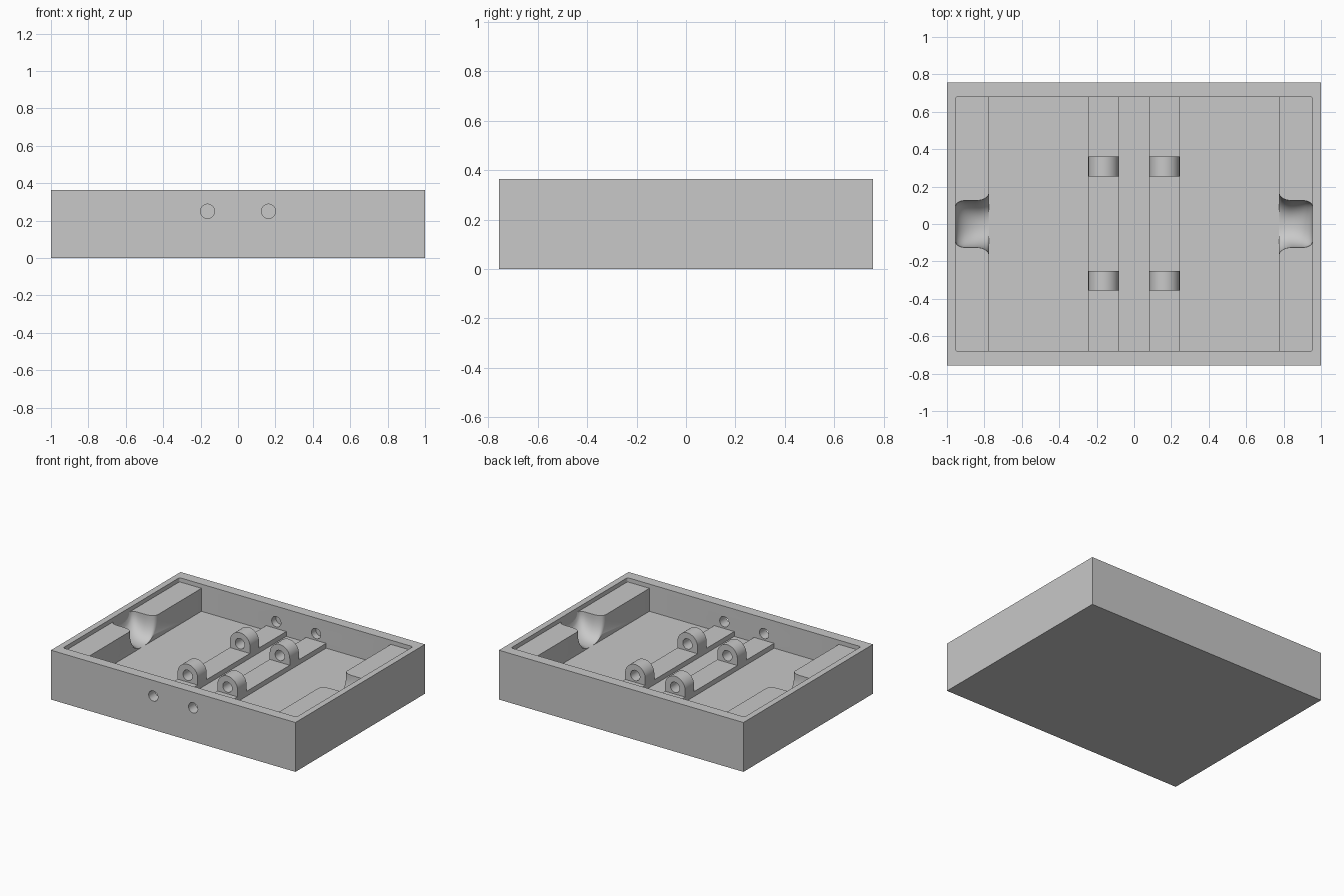
import bpy, bmesh, math
from mathutils import Matrix, Vector

cube = bpy.data.objects.get("Cube")
if cube:
    bpy.data.objects.remove(cube, do_unlink=True)

grey = bpy.data.materials.new("plain grey")
grey.use_nodes = True
GREY = (0.58, 0.58, 0.58, 1)
grey.diffuse_color = GREY
grey.node_tree.nodes["Principled BSDF"].inputs["Base Color"].default_value = GREY

HALF_X, HALF_Y, TOP = 1.0, 0.757, 0.365
IN_X, IN_Y, FLOOR = 0.955, 0.68, 0.164
LEDGE, LEDGE_X = 0.334, 0.775      # side block top and inner face
RAIL_X, RAIL_TOP = 0.163, 0.2
PIN_Z, PIN_R, LUG_R = 0.25, 0.038, 0.082


def finish(name, bm):
    bmesh.ops.recalc_face_normals(bm, faces=bm.faces)
    mesh = bpy.data.meshes.new(name)
    bm.to_mesh(mesh)
    bm.free()
    mesh.materials.append(grey)
    obj = bpy.data.objects.new(name, mesh)
    bpy.context.collection.objects.link(obj)
    return obj


def box(name, lo, hi, corner=0):
    lo, hi = Vector(lo), Vector(hi)
    bm = bmesh.new()
    bmesh.ops.create_cube(bm, size=1, matrix=Matrix.Translation((lo + hi) / 2) @ Matrix.Diagonal((*(hi - lo), 1)))
    if corner:
        upright = [e for e in bm.edges if abs(e.verts[0].co.z - e.verts[1].co.z) > 0.01]
        bmesh.ops.bevel(bm, geom=upright, offset=corner, segments=4, affect='EDGES', profile=0.5)
    return finish(name, bm)


def loft(name, rings):
    """Closed solid skinned through equal rings of points."""
    bm = bmesh.new()
    rows = [[bm.verts.new(p) for p in ring] for ring in rings]
    n = len(rows[0])
    for a, b in zip(rows, rows[1:]):
        for i in range(n):
            j = (i + 1) % n
            bm.faces.new((a[i], a[j], b[j], b[i]))
    bm.faces.new(rows[0])
    bm.faces.new(rows[-1])
    return finish(name, bm)


def pin(x, y0, y1):
    """Round cutter running along y."""
    angles = [math.tau * i / 32 for i in range(32)]
    return loft("pin_cutter", [[(x + PIN_R * math.cos(a), y, PIN_Z + PIN_R * math.sin(a))
                                for a in angles] for y in (y0, y1)])


def cut(target, cutter):
    cutter.hide_render = True
    mod = target.modifiers.new("cut", 'BOOLEAN')
    mod.operation, mod.solver, mod.object = 'DIFFERENCE', 'EXACT', cutter
    bpy.context.view_layer.objects.active = target
    bpy.ops.object.modifier_apply(modifier=mod.name)
    bpy.data.objects.remove(cutter, do_unlink=True)


def smooth(obj):
    bpy.ops.object.select_all(action='DESELECT')
    obj.select_set(True)
    bpy.context.view_layer.objects.active = obj
    bpy.ops.object.shade_smooth_by_angle(angle=math.radians(35))


def scoop(side):
    """Bowl that deepens towards the tray and flares at its mouth."""
    rings = []
    steps = 28
    for k in range(steps + 1):
        t = k / steps
        x = IN_X + 0.001 - t * (IN_X - LEDGE_X + 0.002)
        corner = max(0, 1 - t / 0.28)
        flare = max(0, (t - 0.6) / 0.4)
        width = 0.125 - 0.035 * (1 - math.sqrt(1 - corner ** 2)) + 0.043 * (1 - math.sqrt(max(0, 1 - flare ** 2)))
        depth = 0.05 + (LEDGE - FLOOR - 0.05) * math.sqrt(1 - (1 - t) ** 2)
        ring = [(side * x, width, TOP + 0.1)]
        for i in range(33):
            a = math.pi * i / 32
            c, s = math.cos(a), math.sin(a)
            ring.append((side * x, width * math.copysign(abs(c) ** 0.85, c), LEDGE - depth * abs(s) ** 0.85))
        ring.append((side * x, -width, TOP + 0.1))
        rings.append(ring)
    return loft("scoop_cutter", rings)


# Open tray: through holes in the front wall, blind holes in the back wall
tray = box("tray", (-HALF_X, -HALF_Y, 0), (HALF_X, HALF_Y, TOP))
cut(tray, box("pocket_cutter", (-IN_X, -IN_Y, FLOOR), (IN_X, IN_Y, TOP + 0.2), corner=0.012))
for x in (-RAIL_X, RAIL_X):
    cut(tray, pin(x, -HALF_Y - 0.05, -IN_Y + 0.05))
    cut(tray, pin(x, IN_Y - 0.05, IN_Y + 0.05))
smooth(tray)

for side, word in ((1, "left"), (-1, "right")):
    # Side block with a scooped finger recess
    xs = sorted((side * LEDGE_X, side * IN_X))
    block = box(word + "_side_block", (xs[0], -IN_Y, FLOOR - 0.01), (xs[1], IN_Y, LEDGE))
    cut(block, scoop(side))
    smooth(block)

    # Low rail carrying two pierced lugs
    x = side * RAIL_X
    box(word + "_rail", (x - LUG_R, -IN_Y, FLOOR - 0.01), (x + LUG_R, IN_Y, RAIL_TOP))
    for y, end in ((-0.303, "front"), (0.308, "back")):
        arch = [(x + LUG_R * math.cos(math.pi * i / 24), PIN_Z + LUG_R * math.sin(math.pi * i / 24))
                for i in range(25)]
        arch += [(x - LUG_R, RAIL_TOP - 0.01), (x + LUG_R, RAIL_TOP - 0.01)]
        lug = loft(word + "_" + end + "_lug", [[(px, y + d, pz) for px, pz in arch] for d in (-0.053, 0.053)])
        cut(lug, pin(x, y - 0.1, y + 0.1))
        smooth(lug)
